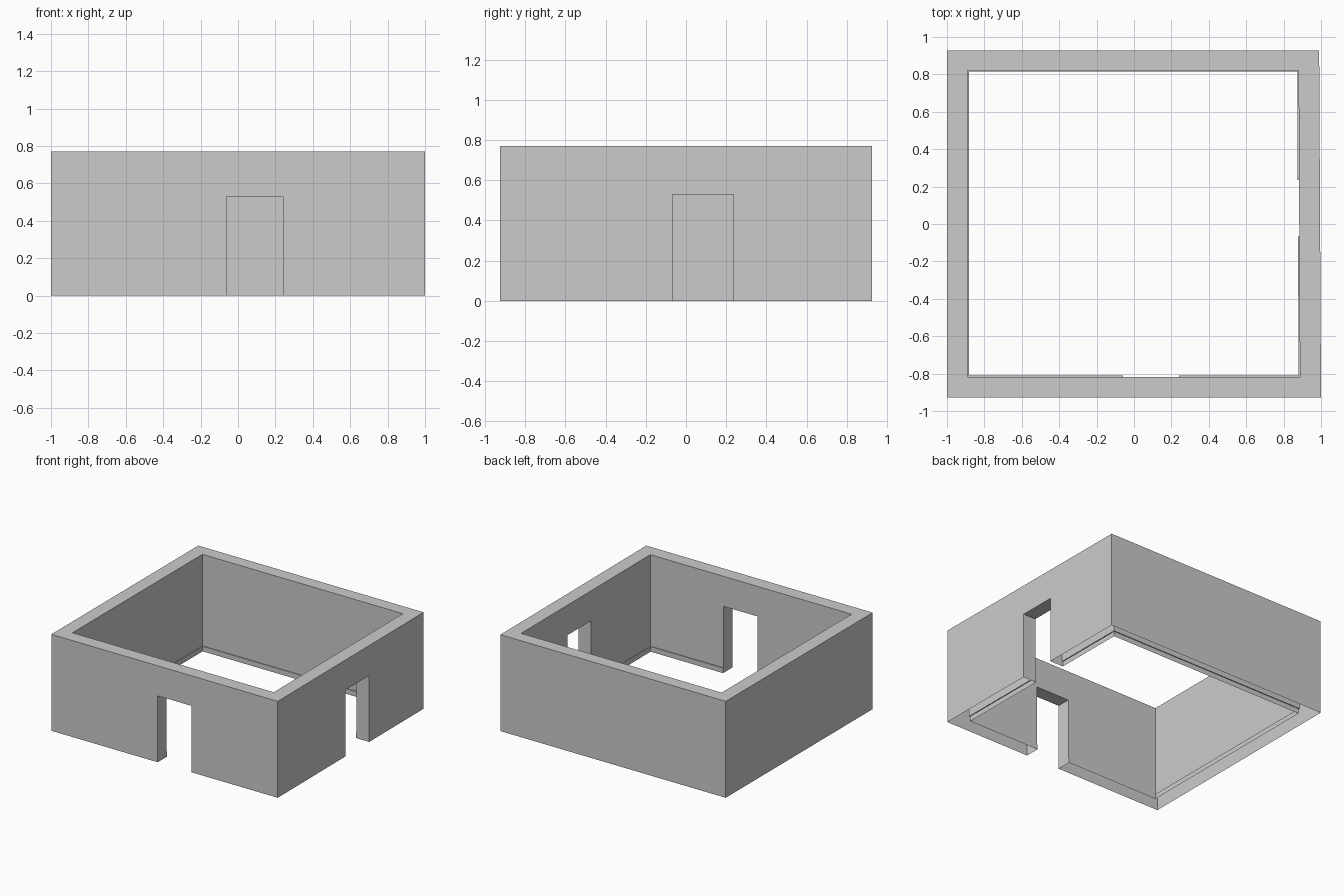
import bpy, bmesh

if "Cube" in bpy.data.objects:
    bpy.data.objects.remove(bpy.data.objects["Cube"])

H, BASE_H, DOOR_H = 0.77, 0.04, 0.53

# Plan outlines: the right wall is very slightly skewed
outer = [(-1, -0.927), (1, -0.927), (0.99, 0.927), (-1, 0.927)]
inner = [(-0.89, -0.817), (0.887, -0.817), (0.88, 0.822), (-0.89, 0.822)]


def inset(pts, d):
    return [(x - d if x > 0 else x + d, y - d if y > 0 else y + d) for x, y in pts]


def loft(name, rings):
    """Closed solid through a stack of (outline, z) rings."""
    bm = bmesh.new()
    loops = [[bm.verts.new((x, y, z)) for x, y in pts] for pts, z in rings]
    for a, b in zip(loops, loops[1:]):
        n = len(a)
        for i in range(n):
            j = (i + 1) % n
            bm.faces.new((a[i], a[j], b[j], b[i]))
    bm.faces.new(loops[0][::-1])
    bm.faces.new(loops[-1])
    bmesh.ops.recalc_face_normals(bm, faces=bm.faces)
    me = bpy.data.meshes.new(name)
    bm.to_mesh(me)
    bm.free()
    ob = bpy.data.objects.new(name, me)
    bpy.context.collection.objects.link(ob)
    return ob


def box(name, x0, x1, y0, y1, z0, z1):
    pts = [(x0, y0), (x1, y0), (x1, y1), (x0, y1)]
    return loft(name, [(pts, z0), (pts, z1)])


# Wall block
walls = loft("room_walls", [(outer, 0), (outer, H)])

# Room cavity, narrower at the bottom so it leaves a skirting step; door openings
skirting = inset(inner, 0.007)
cutters = [
    loft("room_cavity", [(skirting, -0.1), (skirting, BASE_H), (inner, BASE_H), (inner, 1)]),
    box("front_door_opening", -0.06, 0.24, -1.2, -0.6, -0.2, DOOR_H),
    box("side_door_opening", 0.6, 1.2, -0.067, 0.236, -0.2, DOOR_H),
]
for c in cutters:
    c.hide_render = True
    m = walls.modifiers.new(c.name, 'BOOLEAN')
    m.operation, m.solver, m.object = 'DIFFERENCE', 'EXACT', c

# Bake the cuts, then open the underside of the hollow walls
bpy.context.view_layer.update()
dg = bpy.context.evaluated_depsgraph_get()
mesh = bpy.data.meshes.new_from_object(walls.evaluated_get(dg))
walls.modifiers.clear()
walls.data = mesh
for c in cutters:
    bpy.data.objects.remove(c)

bm = bmesh.new()
bm.from_mesh(mesh)
under = [f for f in bm.faces if all(abs(v.co.z) < 1e-4 for v in f.verts)]
bmesh.ops.delete(bm, geom=under, context='FACES')
bm.to_mesh(mesh)
bm.free()
